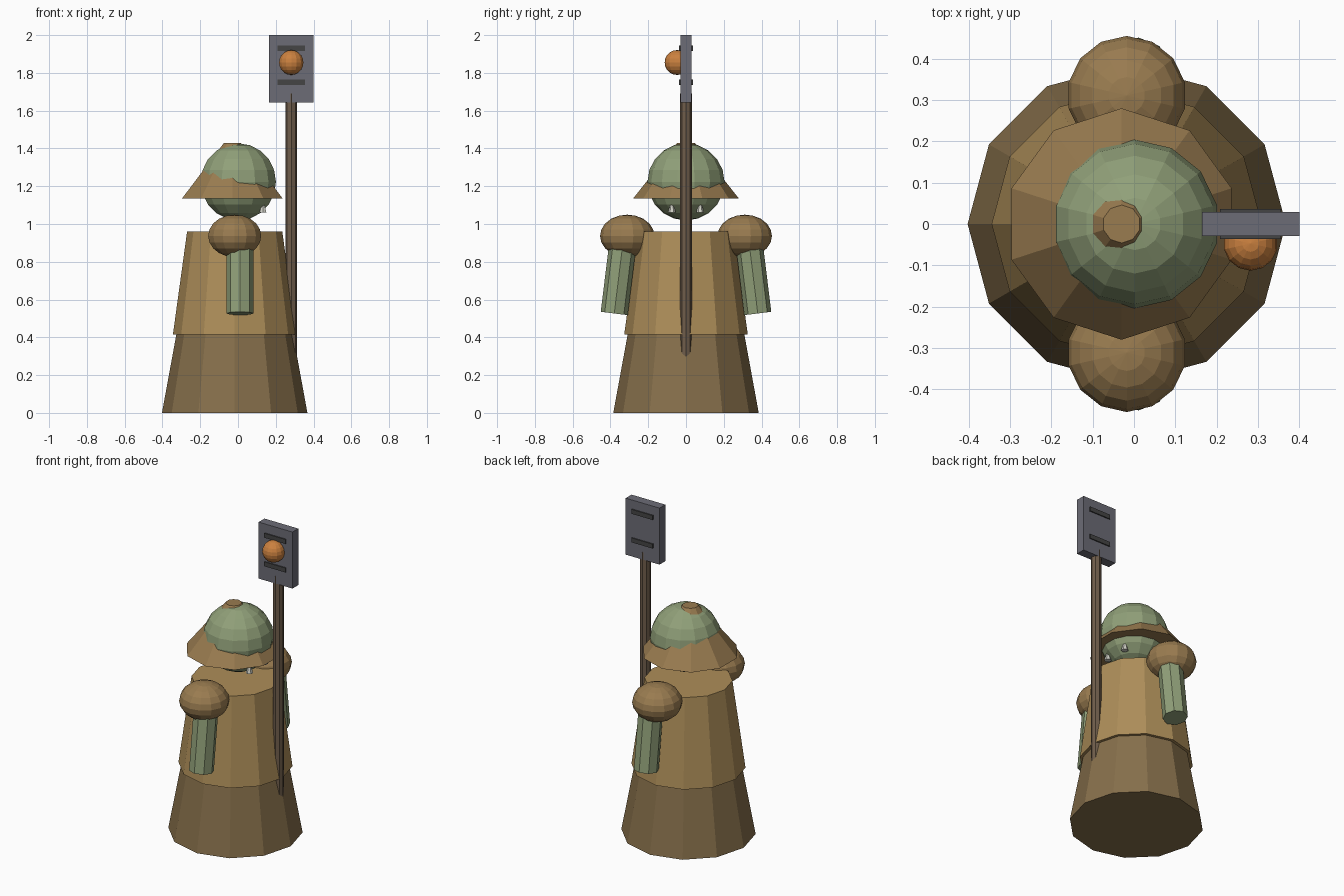
import bpy
import math

if "Cube" in bpy.data.objects:
    bpy.data.objects.remove(bpy.data.objects["Cube"])

CX = -0.0175  # body axis


def material(name, rgb):
    m = bpy.data.materials.new(name)
    m.diffuse_color = (*rgb, 1)
    m.use_nodes = True
    m.node_tree.nodes["Principled BSDF"].inputs["Base Color"].default_value = m.diffuse_color
    return m


ROBE = material("dark_cloth", (0.24, 0.16, 0.07))
TUNIC = material("light_cloth", (0.42, 0.27, 0.10))
HAT = material("hat_cloth", (0.32, 0.20, 0.08))
SKIN = material("green_skin", (0.28, 0.35, 0.19))
WOOD = material("wood", (0.16, 0.11, 0.07))
METAL = material("metal", (0.15, 0.15, 0.18))
DARK = material("dark_metal", (0.06, 0.06, 0.06))
GLOW = material("orange_glow", (0.60, 0.22, 0.05))
IVORY = material("ivory", (0.65, 0.65, 0.58))


def finish(name, mat):
    ob = bpy.context.object
    ob.name = name
    ob.data.materials.append(mat)
    return ob


def cone(name, x, y, z0, z1, r0, r1, sides, mat, tilt=0):
    bpy.ops.mesh.primitive_cone_add(vertices=sides, radius1=r0, radius2=r1, depth=z1 - z0,
                                    location=(x, y, (z0 + z1) / 2), rotation=(tilt, 0, 0))
    return finish(name, mat)


def ball(name, loc, r, seg, rings, mat, squash=1):
    bpy.ops.mesh.primitive_uv_sphere_add(segments=seg, ring_count=rings, radius=r, location=loc)
    bpy.context.object.scale.z = squash
    return finish(name, mat)


def box(name, loc, size, mat):
    bpy.ops.mesh.primitive_cube_add(size=1, location=loc)
    bpy.context.object.scale = size
    return finish(name, mat)


# Robe skirt and tunic
cone("robe_skirt", CX, 0, 0, 0.42, 0.385, 0.308, 12, ROBE)
cone("tunic", CX, 0, 0.415, 0.96, 0.327, 0.252, 12, TUNIC)

# Head poking through a conical hat
ball("head", (0.002, 0, 1.223), 0.204, 14, 10, SKIN)
cone("hat", -0.03, 0, 1.135, 1.43, 0.28, 0.046, 10, HAT)

# Paired shoulders, arms and tusks
for side, s in (("left", 1), ("right", -1)):
    ball("shoulder_" + side, (CX, s * 0.311, 0.937), 0.144, 14, 10, HAT, 0.78)
    cone("arm_" + side, 0.011, s * 0.357, 0.525, 0.9, 0.072, 0.072, 8, SKIN, s * math.radians(7))
    cone("tusk_" + side, 0.132, s * 0.075, 1.06, 1.12, 0.021, 0.004, 6, IVORY)

# Staff with lantern plate
cone("staff", 0.282, 0, 0.1, 1.69, 0.031, 0.031, 8, WOOD)
box("lantern_plate", (0.282, 0, 1.822), (0.236, 0.058, 0.356), METAL)
for i, z in enumerate((1.75, 1.93)):
    box(f"plate_bar_{i}", (0.282, 0, z), (0.148, 0.072, 0.028), DARK)
ball("lantern_orb", (0.282, -0.047, 1.855), 0.066, 14, 10, GLOW)
